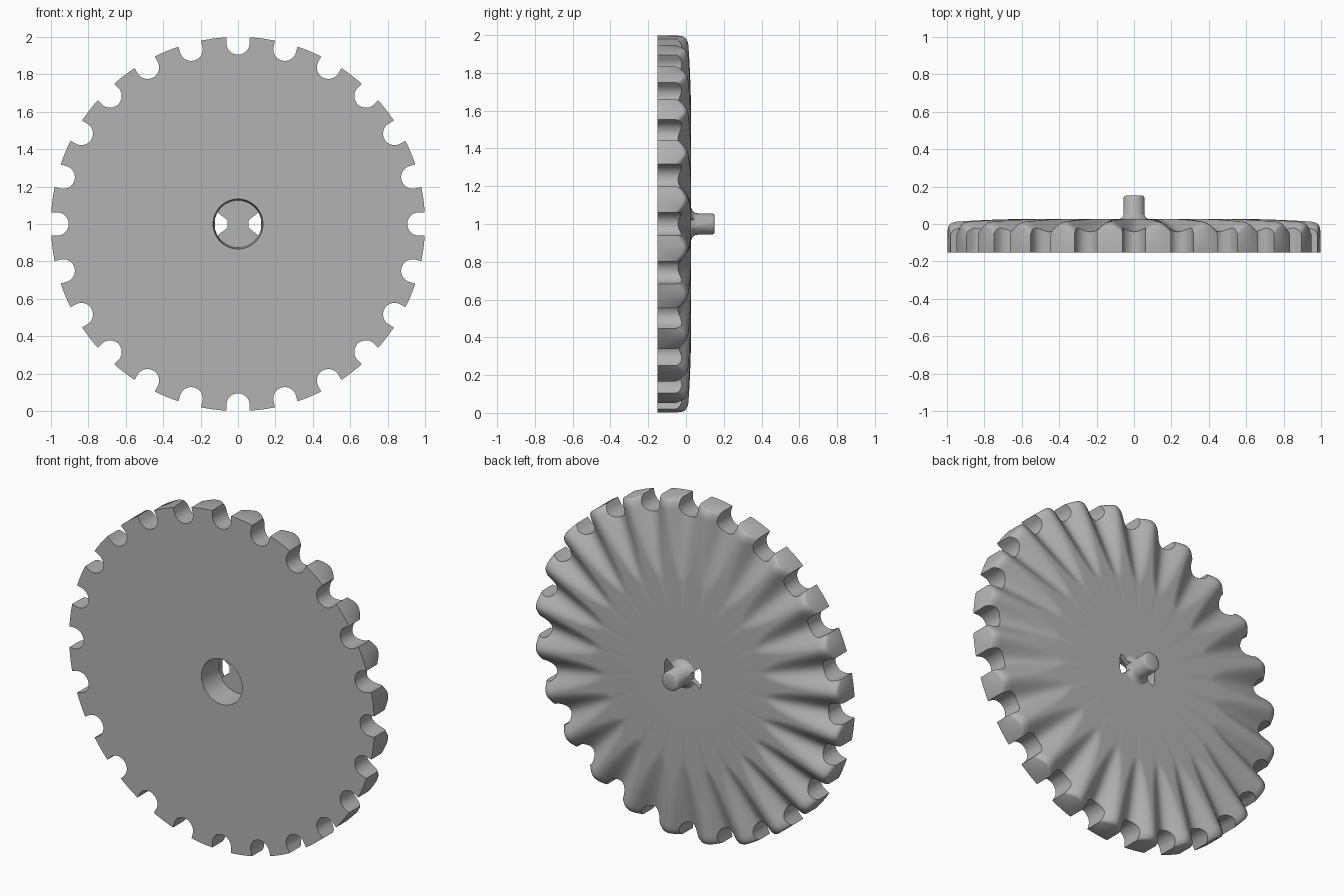
import bpy, bmesh, math
from mathutils import Vector

if "Cube" in bpy.data.objects:
    bpy.data.objects.remove(bpy.data.objects["Cube"])

FRONT, BACK, TIP = -0.152, 0.027, 0.152
NOTCHES, STEPS = 24, 20
PITCH = math.tau / NOTCHES

grey = bpy.data.materials.new("plain grey")
grey.use_nodes = True
colour = (0.45, 0.45, 0.45, 1)
grey.diffuse_color = colour
grey.node_tree.nodes["Principled BSDF"].inputs["Base Color"].default_value = colour


def finish(bm, name):
    bmesh.ops.recalc_face_normals(bm, faces=bm.faces)
    mesh = bpy.data.meshes.new(name)
    bm.to_mesh(mesh)
    bm.free()
    mesh.materials.append(grey)
    obj = bpy.data.objects.new(name, mesh)
    bpy.context.collection.objects.link(obj)
    return obj


def polar(r, a, y):
    return Vector((r * math.sin(a), y, 1 + r * math.cos(a)))


def loft(bm, rings):
    """Closed solid through matching rings, with a cap on each end."""
    loops = [[bm.verts.new(p) for p in ring] for ring in rings]
    n = len(loops[0])
    for low, high in zip(loops, loops[1:]):
        for i in range(n):
            j = (i + 1) % n
            bm.faces.new((low[i], low[j], high[j], high[i]))
    bm.faces.new(loops[0])
    bm.faces.new(loops[-1])


def circle(r, y, n=64):
    return [polar(r, math.tau * i / n, y) for i in range(n)]


def cut(target, cutter):
    cutter.hide_render = True
    mod = target.modifiers.new("cut", 'BOOLEAN')
    mod.operation, mod.solver, mod.object = 'DIFFERENCE', 'EXACT', cutter
    bpy.context.view_layer.objects.active = target
    bpy.ops.object.modifier_apply(modifier=mod.name)


def smooth(obj, angle):
    bpy.ops.object.select_all(action='DESELECT')
    obj.select_set(True)
    bpy.context.view_layer.objects.active = obj
    bpy.ops.object.shade_smooth_by_angle(angle=math.radians(angle))


def back_height(r, a):
    """Flat centre, radial grooves that deepen outward, rounded rim."""
    t = (r - 0.54) / 0.41
    if t <= 0:
        return BACK
    y = BACK - 0.014 * t * t
    width = 0.125 * math.sqrt(t)
    off = abs((a + PITCH / 2) % PITCH - PITCH / 2) * r
    if off < width:
        y -= 0.065 * t * (1 + math.cos(math.pi * off / width)) / 2
    if r > 0.95:
        y -= 0.025 * (1 - math.sqrt(max(0, 1 - ((r - 0.95) / 0.05) ** 2)))
    return y


# Disc with fluted back
bm = bmesh.new()
count = NOTCHES * STEPS
angles = [math.tau * i / count for i in range(count)]
radii = [0.3] + [0.54 + 0.02 * i for i in range(21)]
radii += [0.95, 0.96, 0.97, 0.98, 0.988, 0.995, 1]
rings = [[polar(r, a, back_height(r, a)) for a in angles] for r in radii]
rings.append([polar(1, a, FRONT) for a in angles])
loft(bm, rings)
disc = finish(bm, "fluted_disc")

# Round-bottomed notches around the rim
bm = bmesh.new()
for k in range(NOTCHES):
    a = k * PITCH
    out, side = polar(1, a, 0) - Vector((0, 0, 1)), Vector((math.cos(a), 0, -math.sin(a)))
    arc = [math.pi * i / 16 for i in range(17)]
    shape = [(0.062 * math.cos(b), 0.967 - 0.062 * math.sin(b)) for b in arc]
    shape += [(-0.062, 1.1), (0.062, 1.1)]
    loft(bm, [[side * u + out * v + Vector((0, y, 1)) for u, v in shape]
              for y in (-0.3, 0.3)])
notches = finish(bm, "notch_cutter")

# Slightly tapered bore in the front
bm = bmesh.new()
loft(bm, [circle(0.134, FRONT - 0.01), circle(0.126, 0)])
bore = finish(bm, "bore_cutter")

# Wedge openings on both sides of the pin
bm = bmesh.new()
for s in (-1, 1):
    shape = [(0.056, 0.02), (0.11, 0.062), (0.122, 0.03),
             (0.122, -0.03), (0.11, -0.062), (0.056, -0.02)]
    loft(bm, [[Vector((s * x, y, 1 + z)) for x, z in shape] for y in (-0.05, 0.09)])
wedges = finish(bm, "wedge_cutter")

# Pin with flared foot and softened tip
bm = bmesh.new()
profile = [(0.085, BACK - 0.015), (0.085, BACK), (0.068, 0.036), (0.057, 0.052),
           (0.056, TIP - 0.012), (0.052, TIP - 0.004), (0.044, TIP)]
loft(bm, [circle(r, y) for r, y in profile])
pin = finish(bm, "centre_pin")

for cutter in (notches, bore, wedges):
    cut(disc, cutter)
cut(pin, wedges)
for cutter in (notches, bore, wedges):
    bpy.data.objects.remove(cutter)
smooth(disc, 32)
smooth(pin, 40)
